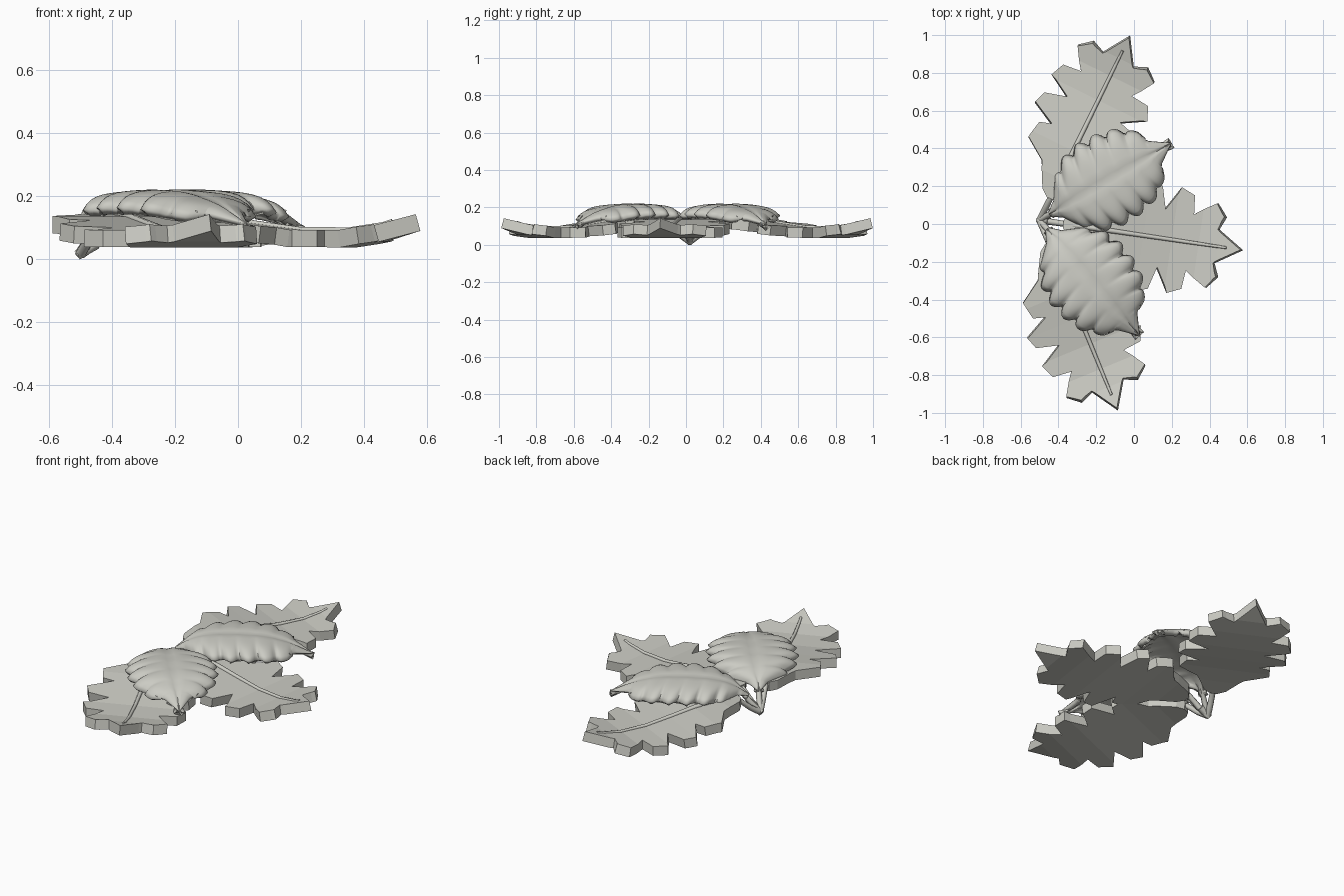
import bpy, bmesh, math
from mathutils import Vector

if "Cube" in bpy.data.objects:
    bpy.data.objects.remove(bpy.data.objects["Cube"])

BASE = Vector((-0.5, 0.02, 0))
THICK = 0.055

stone = bpy.data.materials.new("pale_stone")
stone.use_nodes = True
colour = (0.6, 0.6, 0.55, 1)
stone.diffuse_color = colour
stone.node_tree.nodes["Principled BSDF"].inputs["Base Color"].default_value = colour


def interp(knots, x):
    """Piecewise linear value and slope."""
    for (x0, y0), (x1, y1) in zip(knots, knots[1:]):
        if x <= x1:
            break
    slope = (y1 - y0) / (x1 - x0)
    return y0 + slope * (x - x0), slope


def smooth(knots, x, r=0.04):
    return sum(interp(knots, x + r * k / 2)[0] for k in range(-2, 3)) / 5


def place(name, data, tip):
    """Put a part at the shared stem base, with its length aimed at the tip."""
    ob = bpy.data.objects.new(name, data)
    bpy.context.collection.objects.link(ob)
    ob.location = BASE
    ob.rotation_euler.z = math.atan2(tip[1] - BASE.y, tip[0] - BASE.x)
    data.materials.append(stone)
    return ob


def finish(bm, name, tip):
    bmesh.ops.recalc_face_normals(bm, faces=bm.faces)
    me = bpy.data.meshes.new(name)
    bm.to_mesh(me)
    bm.free()
    return place(name, me, tip)


def stem(name, points, tip, r0, r1):
    """Tapered tube along the leaf's length."""
    cu = bpy.data.curves.new(name, "CURVE")
    cu.dimensions = "3D"
    cu.bevel_depth = 1
    cu.bevel_resolution = 1
    cu.use_fill_caps = True
    sp = cu.splines.new("POLY")
    sp.points.add(len(points) - 1)
    for i, (p, (u, z)) in enumerate(zip(sp.points, points)):
        p.co = (u, 0, z, 1)
        p.radius = r0 + (r1 - r0) * i / (len(points) - 1)
    place(name, cu, tip)


# Flat leaves: half outline (length, half width) and the bend of the underside
HALF = [(0.13, 0.02), (0.16, 0.06), (0.29, 0.13), (0.37, 0.248), (0.46, 0.23),
        (0.48, 0.165), (0.548, 0.297), (0.612, 0.275), (0.645, 0.155),
        (0.72, 0.283), (0.795, 0.25), (0.805, 0.15), (0.926, 0.225),
        (0.98, 0.16), (0.95, 0.09)]
BEND = [(0.1, 0.08), (0.25, 0.088), (0.4, 0.08), (0.55, 0.058), (0.7, 0.038),
        (0.86, 0.037), (0.97, 0.055), (1.1, 0.092)]


def flat_leaf(name, tip):
    bm = bmesh.new()
    outline = HALF + [(1.09, 0)] + [(u, -v) for u, v in reversed(HALF)]
    bm.faces.new([bm.verts.new((u, v, 0)) for u, v in outline])
    for u, _ in BEND[1:-1]:
        bmesh.ops.bisect_plane(bm, geom=bm.verts[:] + bm.edges[:] + bm.faces[:],
                               plane_co=(u, 0, 0), plane_no=(1, 0, 0))
    for v in bm.verts:
        v.co.z = interp(BEND, v.co.x)[0]
    top = bmesh.ops.extrude_face_region(bm, geom=bm.faces[:], use_keep_orig=True)
    for v in top["geom"]:
        if isinstance(v, bmesh.types.BMVert):
            slope = interp(BEND, v.co.x)[1]
            v.co += Vector((-slope, 0, 1)).normalized() * THICK
    finish(bm, name, tip)
    rib = [(0, 0.016), (0.06, 0.055), (0.13, 0.115)]
    rib += [(u, z + THICK) for u, z in BEND[1:-1]] + [(1.0, 0.066 + THICK)]
    stem(name + "_midrib", rib, tip, 0.018, 0.007)


# Domed leaves: half width envelope and crown height along the length
WIDTH = [(0.06, 0.012), (0.1, 0.05), (0.16, 0.17), (0.24, 0.225), (0.34, 0.25),
         (0.46, 0.245), (0.57, 0.215), (0.66, 0.14), (0.71, 0.07), (0.81, 0)]
CROWN = [(0.06, 0.12), (0.14, 0.185), (0.25, 0.215), (0.4, 0.222), (0.55, 0.215),
         (0.68, 0.18), (0.81, 0.11)]
LOBES = 6


def domed_leaf(name, tip):
    rows, cols = 84, 20
    start, end, first, last = 0.06, 0.81, 0.1, 0.69
    bm = bmesh.new()
    grid = []
    for i in range(rows + 1):
        u = start + (end - start) * i / rows
        notch = 0
        if first < u < last:
            phase = (u - first) / (last - first) * LOBES
            notch = 1 - abs(math.sin(math.pi * phase)) ** 0.6
        half = max(interp(WIDTH, u)[0] * (1 - 0.2 * notch), 0.001)
        spread = min(1, half / 0.15)
        row = []
        for j in range(cols + 1):
            t = 2 * j / cols - 1
            a = abs(t)
            z = smooth(CROWN, u)
            z -= spread * (0.02 * a ** 2 + 0.035 * a ** 6)
            z -= 0.012 * notch * a ** 2
            z -= 0.007 * max(0, 1 - a * 5)
            lean = 0.03 * a ** 2 * spread
            row.append(bm.verts.new((u + lean * (u < last), t * half, z)))
        grid.append(row)
    for r0, r1 in zip(grid, grid[1:]):
        for j in range(cols):
            bm.faces.new((r0[j], r1[j], r1[j + 1], r0[j + 1]))
    ob = finish(bm, name, tip)
    if ob.data.polygons[0].normal.z < 0:
        ob.data.flip_normals()
    shell = ob.modifiers.new("thickness", "SOLIDIFY")
    shell.thickness = 0.03
    shell.offset = -1
    bpy.ops.object.select_all(action="DESELECT")
    bpy.context.view_layer.objects.active = ob
    ob.select_set(True)
    bpy.ops.object.shade_smooth_by_angle(angle=math.radians(50))
    stem(name + "_stem", [(0, 0.016), (0.05, 0.07), (0.1, 0.13), (0.18, 0.175)],
         tip, 0.018, 0.012)


flat_leaf("side_leaf", (0.585, -0.14))
flat_leaf("back_leaf", (-0.02, 1.0))
flat_leaf("front_leaf", (-0.08, -1.0))
domed_leaf("back_domed_leaf", (0.2, 0.43))
domed_leaf("front_domed_leaf", (0.02, -0.58))

# Shared root where the stems meet
stem("stem_root", [(-0.01, 0.012), (0.05, 0.05)], (0.5, 0.02), 0.018, 0.022)
